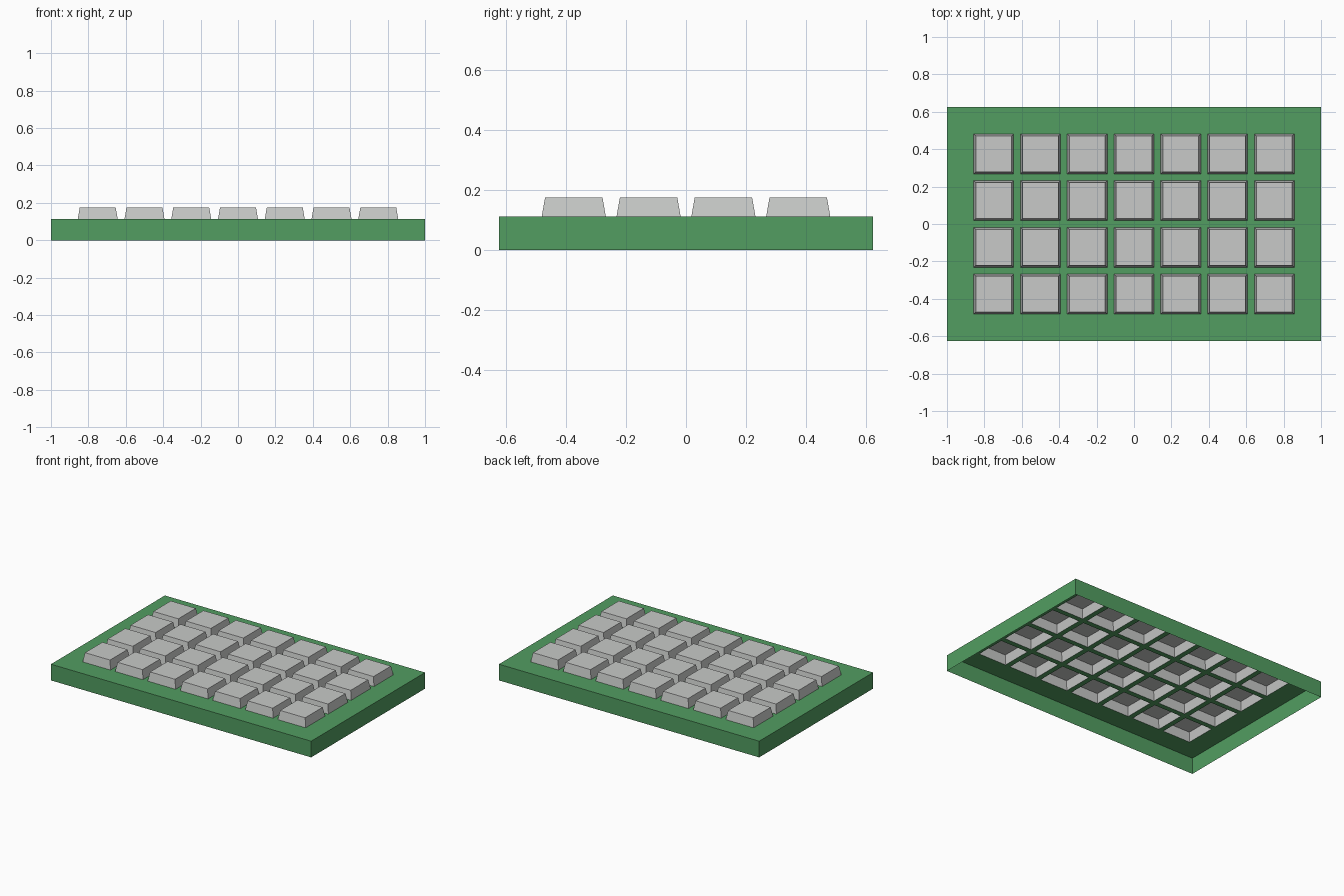
import bpy, bmesh

if "Cube" in bpy.data.objects:
    bpy.data.objects.remove(bpy.data.objects["Cube"])

HX, HY, TOP = 1.0, 0.625, 0.1125      # tray half sizes and deck height
KEY_TOP = 0.175
BASE, CAP = 0.107, 0.096              # key half widths at deck and at top
XS = [(i - 3) * 0.25 for i in range(7)]
YS = [(j - 1.5) * 0.25 for j in range(4)]


def material(name, rgb):
    m = bpy.data.materials.new(name)
    m.diffuse_color = (*rgb, 1)
    m.use_nodes = True
    m.node_tree.nodes["Principled BSDF"].inputs["Base Color"].default_value = m.diffuse_color
    return m


def make_object(name, bm, mat):
    bmesh.ops.remove_doubles(bm, verts=bm.verts, dist=1e-5)
    mesh = bpy.data.meshes.new(name)
    bm.to_mesh(mesh)
    bm.free()
    mesh.materials.append(mat)
    ob = bpy.data.objects.new(name, mesh)
    bpy.context.collection.objects.link(ob)
    return ob


def quad(bm, *pts):
    bm.faces.new([bm.verts.new(p) for p in pts])


def skirt(bm, hx, hy, z0, tx, ty, z1):
    """Four outward-facing walls between two centred rectangles."""
    signs = [(-1, -1), (1, -1), (1, 1), (-1, 1)]
    for (a, b), (c, d) in zip(signs, signs[1:] + signs[:1]):
        quad(bm, (a * hx, b * hy, z0), (c * hx, d * hy, z0),
             (c * tx, d * ty, z1), (a * tx, b * ty, z1))


green = material("board_green", (0.085, 0.34, 0.12))
grey = material("key_grey", (0.58, 0.59, 0.58))

# Open-bottomed tray: deck grid with a square opening under each key
bm = bmesh.new()
gx = [-HX] + [x + s * BASE for x in XS for s in (-1, 1)] + [HX]
gy = [-HY] + [y + s * BASE for y in YS for s in (-1, 1)] + [HY]
for i in range(len(gx) - 1):
    for j in range(len(gy) - 1):
        if i % 2 and j % 2:
            continue
        quad(bm, (gx[i], gy[j], TOP), (gx[i + 1], gy[j], TOP),
             (gx[i + 1], gy[j + 1], TOP), (gx[i], gy[j + 1], TOP))
# Merge the deck strips so it reads as one flat plate with plain walls
bmesh.ops.remove_doubles(bm, verts=bm.verts, dist=1e-5)
skirt(bm, HX, HY, 0, HX, HY, TOP)
make_object("tray", bm, green)

# Hollow tapered key caps sharing one mesh
bm = bmesh.new()
skirt(bm, BASE, BASE, TOP, CAP, CAP, KEY_TOP)
quad(bm, (-CAP, -CAP, KEY_TOP), (CAP, -CAP, KEY_TOP),
     (CAP, CAP, KEY_TOP), (-CAP, CAP, KEY_TOP))
first = make_object("key", bm, grey)
for y in YS:
    for x in XS:
        ob = bpy.data.objects.new("key", first.data)
        ob.location = (x, y, 0)
        bpy.context.collection.objects.link(ob)
bpy.data.objects.remove(first)
